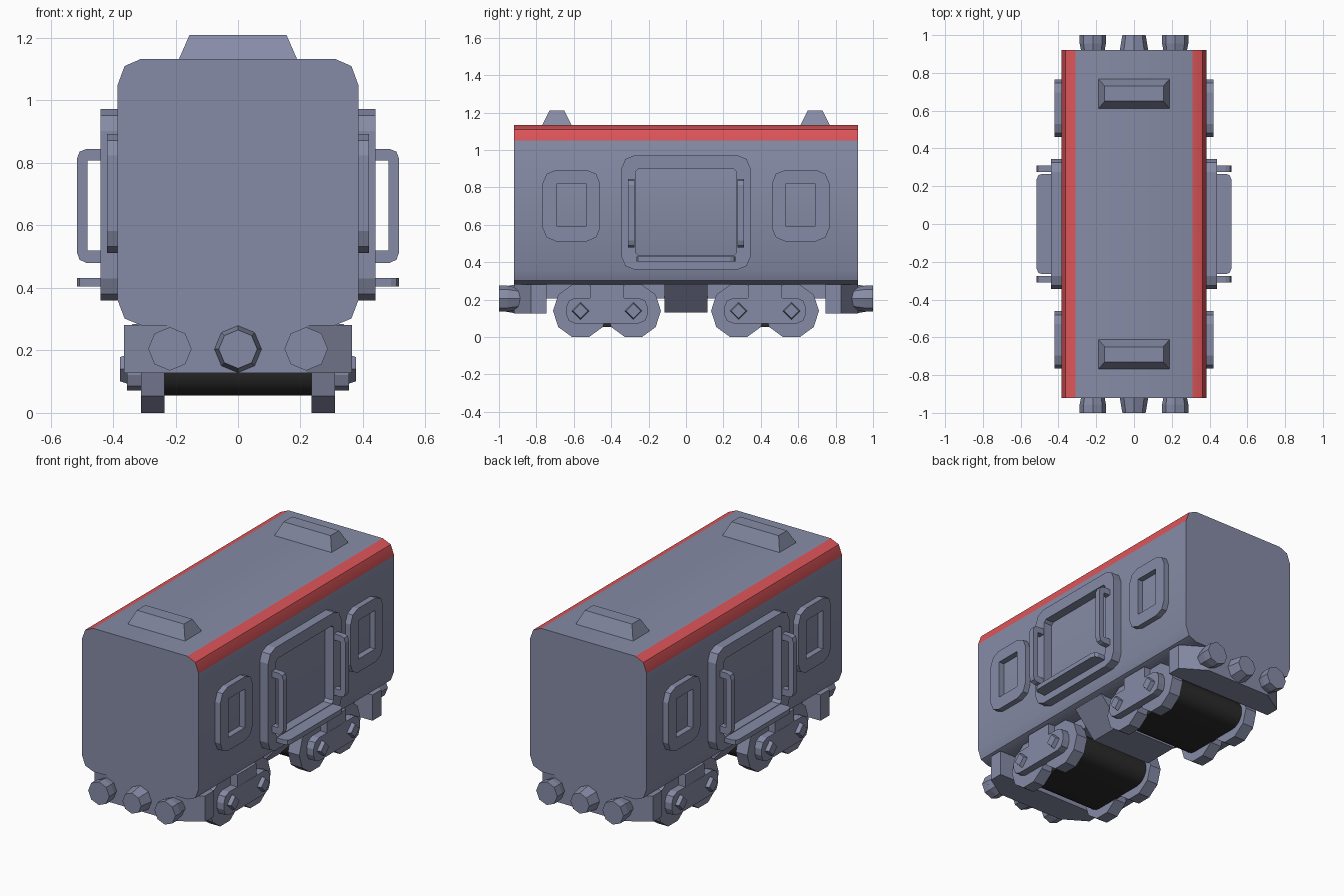
import bpy, bmesh, math
from mathutils import Vector

if "Cube" in bpy.data.objects:
    bpy.data.objects.remove(bpy.data.objects["Cube"])


def material(name, col):
    m = bpy.data.materials.new(name)
    m.diffuse_color = (*col, 1)
    m.use_nodes = True
    m.node_tree.nodes["Principled BSDF"].inputs["Base Color"].default_value = m.diffuse_color
    return m


GREY = material("blue_grey", (0.24, 0.26, 0.38))
RED = material("red", (0.72, 0.09, 0.10))
DARK = material("dark_grey", (0.025, 0.024, 0.025))


def place(axis, a, b, t):
    return {'x': (t, a, b), 'y': (a, t, b), 'z': (a, b, t)}[axis]


def prism(name, loops, axis, lo, hi, mat=GREY, taper=1.0):
    """Extrude a 2D outline (optionally with hole loops) along an axis; taper scales the hi end."""
    bm = bmesh.new()
    c = sum((Vector(p) for p in loops[0]), Vector((0, 0))) / len(loops[0])
    ends = []
    for t, s in ((lo, 1.0), (hi, taper)):
        ends.append([[bm.verts.new(place(axis, *(c + (Vector(p) - c) * s), t)) for p in lp]
                     for lp in loops])
    for l0, l1 in zip(*ends):
        n = len(l0)
        for i in range(n):
            j = (i + 1) % n
            bm.faces.new((l0[i], l0[j], l1[j], l1[i]))
    for end in ends:
        if len(loops) == 1:
            bm.faces.new(end[0])
        else:
            edges = [bm.edges.get((lp[i], lp[i - 1])) for lp in end for i in range(len(lp))]
            bmesh.ops.triangle_fill(bm, edges=edges, use_beauty=True)
    bmesh.ops.recalc_face_normals(bm, faces=bm.faces)
    me = bpy.data.meshes.new(name)
    bm.to_mesh(me)
    bm.free()
    me.materials.append(mat)
    ob = bpy.data.objects.new(name, me)
    bpy.context.collection.objects.link(ob)
    return ob


def smooth(ob, deg):
    for p in ob.data.polygons:
        p.use_smooth = True
    ob.data.set_sharp_from_angle(angle=math.radians(deg))


def rrect(a0, a1, b0, b1, r, seg=2):
    pts = []
    for k, (a, b) in enumerate(((a1 - r, b1 - r), (a0 + r, b1 - r), (a0 + r, b0 + r), (a1 - r, b0 + r))):
        for i in range(seg + 1):
            t = math.pi / 2 * (k + i / seg)
            pts.append((a + r * math.cos(t), b + r * math.sin(t)))
    return pts


def rect(a0, a1, b0, b1):
    return [(a0, b0), (a1, b0), (a1, b1), (a0, b1)]


def ngon(a, b, r, n):
    return [(a + r * math.cos(2 * math.pi * i / n), b + r * math.sin(2 * math.pi * i / n)) for i in range(n)]


# Body shell with red roof edges
half = [(0.31, 0.28), (0.363, 0.302), (0.385, 0.36), (0.385, 1.05), (0.363, 1.11), (0.31, 1.133)]
body = prism("body", [half + [(-x, z) for x, z in reversed(half)]], 'y', -0.92, 0.92)
body.data.materials.append(RED)
for p in body.data.polygons:
    if p.center.z > 1.05 and abs(p.center.x) > 0.2:
        p.material_index = 1
smooth(body, 30)

# Centre equipment box, narrowing downwards
prism("centre_box", [[(-0.34, 0.285), (0.34, 0.285), (0.2, 0.13), (-0.2, 0.13)]], 'y', -0.115, 0.115)
# Underframe
prism("underframe", [rect(-0.25, 0.25, -0.76, 0.76)], 'z', 0.205, 0.285)

for e in (-1, 1):
    # Roof vent
    y = 0.69 * e
    vent = prism("roof_vent", [rect(-0.19, 0.19, y - 0.08, y + 0.08)], 'z', 1.13, 1.21)
    for v in vent.data.vertices:
        if v.co.z > 1.2:
            v.co.x *= 0.155 / 0.19
            v.co.y = y + (v.co.y - y) * 0.5
    # End beam with cut corners
    plan = [(0.365, 0.745), (0.365, 0.83), (0.22, 0.92), (-0.22, 0.92), (-0.365, 0.83), (-0.365, 0.745)]
    prism("end_beam", [[(x, yy * e) for x, yy in plan]], 'z', 0.127, 0.281)
    # Buffers and coupler
    for x in (-0.218, 0.218):
        prism("buffer_stem", [ngon(x, 0.205, 0.053, 8)], 'y', 0.87 * e, 0.955 * e, taper=1.31)
        prism("buffer_head", [ngon(x, 0.205, 0.0695, 8)], 'y', 0.955 * e, 1.0 * e)
    prism("coupler", [ngon(0, 0.204, 0.077, 8)], 'y', 0.91 * e, 1.0 * e, taper=0.8)

    # Bogie: dark block between the wheels
    c = 0.4225 * e
    block = prism("bogie_block", [rrect(c - 0.25, c + 0.25, 0.055, 0.225, 0.084, 5)], 'x', -0.24, 0.24, DARK)
    smooth(block, 35)
    for s in (-1, 1):
        for k in (-1, 1):
            wy = c + 0.1415 * k
            prism("wheel", [ngon(wy, 0.14, 0.147, 10)], 'x', 0.235 * s, 0.31 * s)
            prism("axle_bolt", [ngon(wy, 0.14, 0.048, 4)], 'x', 0.35 * s, 0.378 * s, taper=0.8)
        prism("bogie_frame", [rrect(c - 0.218, c + 0.218, 0.072, 0.21, 0.05)], 'x', 0.305 * s, 0.355 * s)
        prism("bogie_hanger", [rect(c - 0.09, c + 0.09, 0.15, 0.282)], 'x', 0.30 * s, 0.354 * s)

for s in (-1, 1):
    # Window frames
    for e in (-1, 1):
        y = 0.613 * e
        prism("window_frame", [rrect(y - 0.153, y + 0.153, 0.512, 0.893, 0.07),
                               rect(y - 0.078, y + 0.078, 0.59, 0.82)], 'x', 0.38 * s, 0.42 * s)
        # Grab handle beside the door
        path = [(0.435, 0.845), (0.485, 0.845), (0.507, 0.836), (0.516, 0.812),
                (0.516, 0.515), (0.507, 0.49), (0.485, 0.48), (0.435, 0.48),
                (0.435, 0.52), (0.482, 0.52), (0.482, 0.808), (0.435, 0.808)]
        prism("grab_handle", [[(x * s, z) for x, z in path]], 'y', 0.275 * e, 0.31 * e)
    # Door frame
    prism("door_frame", [rrect(-0.345, 0.345, 0.36, 0.972, 0.07),
                         rrect(-0.27, 0.27, 0.435, 0.9, 0.015, 1)], 'x', 0.38 * s, 0.44 * s)
    # Door step
    step = [(0.385, -0.265), (0.49, -0.265), (0.507, -0.257), (0.516, -0.235)]
    step += [(x, -y) for x, y in reversed(step)]
    prism("door_step", [[(x * s, y) for x, y in step]], 'z', 0.404, 0.432)
